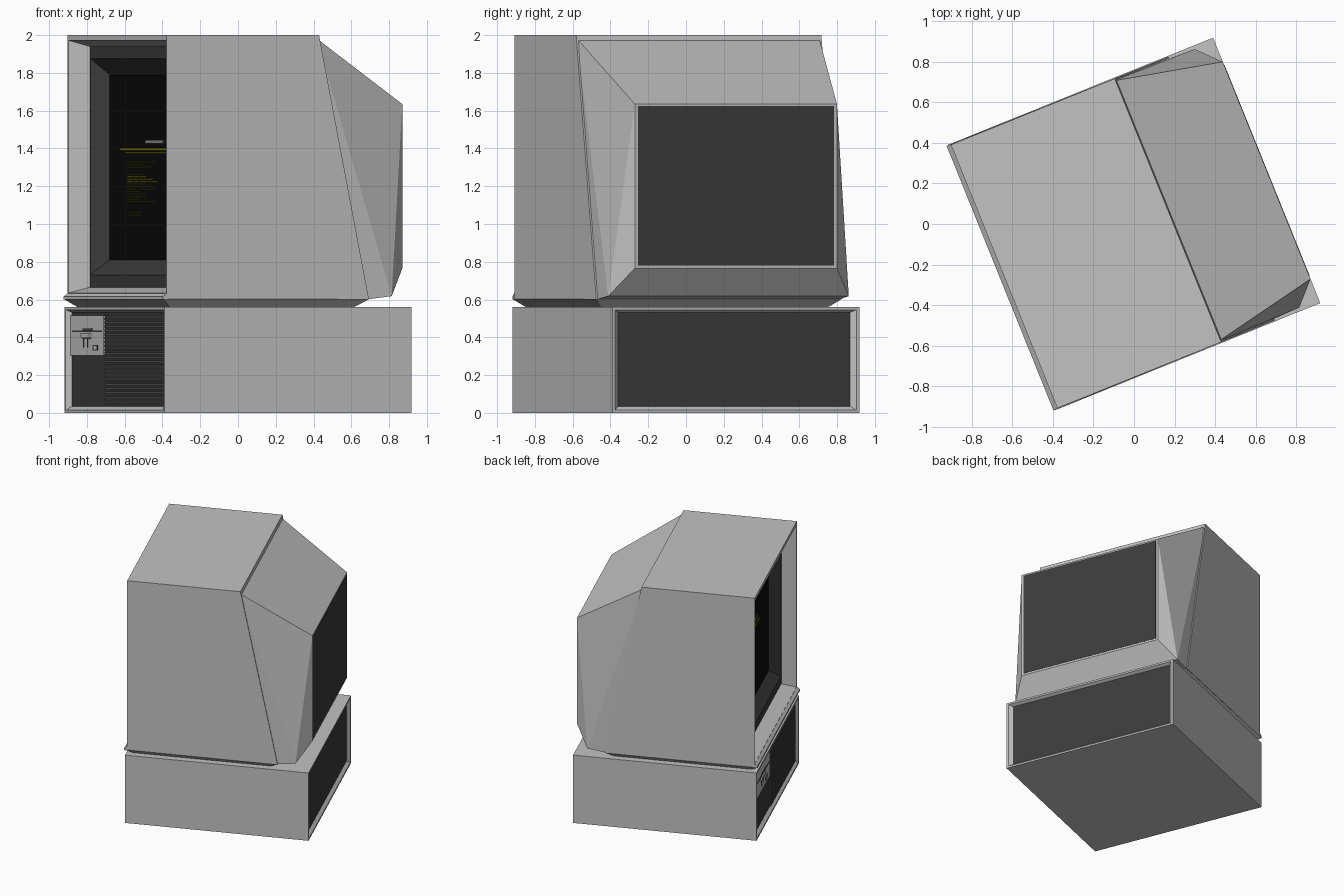
import bpy, bmesh, math, random
from mathutils import Matrix

cube = bpy.data.objects.get("Cube")
if cube:
    bpy.data.objects.remove(cube, do_unlink=True)

random.seed(4)
TURN = Matrix.Rotation(math.radians(22), 4, 'Z')  # whole machine stands at an angle


def material(name, r, g, b):
    m = bpy.data.materials.new(name)
    m.use_nodes = True
    m.diffuse_color = (r, g, b, 1)
    m.node_tree.nodes["Principled BSDF"].inputs["Base Color"].default_value = (r, g, b, 1)
    return m


BODY = material("case grey", .54, .54, .54)
DARK = material("dark panel grey", .045, .045, .045)
SLAT = material("vent grey", .09, .09, .09)
BLACK = material("screen black", .003, .003, .003)
YELLOW = material("dull yellow", .2, .19, .005)
PALE = material("screen text grey", .25, .25, .25)


# Local axes: x runs front to back, y across, z up
def finish(bm, name, mats):
    bmesh.ops.remove_doubles(bm, verts=bm.verts, dist=1e-5)
    bmesh.ops.recalc_face_normals(bm, faces=bm.faces)
    bm.transform(TURN)
    mesh = bpy.data.meshes.new(name)
    bm.to_mesh(mesh)
    bm.free()
    for m in mats:
        mesh.materials.append(m)
    ob = bpy.data.objects.new(name, mesh)
    bpy.context.collection.objects.link(ob)
    return ob


def prism(bm, profile, half, skip=()):
    """Side profile (x, z) extruded across y; skipped edges stay open."""
    left, right = [[bm.verts.new((x, s * half, z)) for x, z in profile] for s in (1, -1)]
    bm.faces.new(left)
    bm.faces.new(right)
    n = len(profile)
    for i in range(n):
        if i not in skip:
            j = (i + 1) % n
            bm.faces.new((left[i], left[j], right[j], right[i]))


def tub(bm, rings, slots):
    """Nested rectangles (x, half width, low z, high z) stepping into a panel."""
    loops = [[bm.verts.new(p) for p in ((x, -h, a), (x, h, a), (x, h, b), (x, -h, b))]
             for x, h, a, b in rings]
    for outer, inner, slot in zip(loops, loops[1:], slots):
        for i in range(4):
            j = (i + 1) % 4
            bm.faces.new((outer[i], outer[j], inner[j], inner[i])).material_index = slot
    bm.faces.new(loops[-1]).material_index = slots[-1]


def add_box(bm, x0, x1, y0, y1, z0, z1):
    m = Matrix.Translation(((x0 + x1) / 2, (y0 + y1) / 2, (z0 + z1) / 2))
    bmesh.ops.create_cube(bm, size=1, matrix=m @ Matrix.Diagonal((x1 - x0, y1 - y0, z1 - z0, 1)))


def boxes(name, mat, *specs):
    bm = bmesh.new()
    for s in specs:
        add_box(bm, *s)
    return finish(bm, name, [mat])


def hull(bm, half_points):
    """Convex shell from points mirrored across y."""
    verts = [bm.verts.new((x, s * y, z)) for x, y, z in half_points for s in (1, -1)]
    bmesh.ops.convex_hull(bm, input=verts)
    bmesh.ops.dissolve_limit(bm, angle_limit=.005, verts=bm.verts, edges=bm.edges)


# Base unit with recessed front and rear panels
W = .705
bm = bmesh.new()
prism(bm, [(-W, 0), (-W, .56), (W, .56), (W, 0)], W, skip=(0, 2))
for s in (-1, 1):
    tub(bm, [(s * W, W, 0, .56), (s * W, .69, .014, .546), (s * .68, .662, .035, .532)],
        [0, 0, 1])
finish(bm, "base_unit", [BODY, DARK])

# Monitor front shell with stepped screen surround
F = -.69
bm = bmesh.new()
prism(bm, [(F, .6), (F, 2), (.18, 2), (.465, .6)], .7, skip=(0,))
tub(bm, [(F, .7, .6, 2), (F, .688, .635, 1.972), (-.58, .658, .665, 1.94),
         (-.58, .65, .73, 1.875), (-.505, .565, .81, 1.79)], [0, 0, 1, 1, 2])
finish(bm, "monitor_front_shell", [BODY, DARK, BLACK])

# Monitor rear shell, tapering to the back panel
bm = bmesh.new()
hull(bm, [(.17, .692, 1.982), (.45, .692, .6), (.6, .687, .618),
          (.705, .577, 1.635), (.705, .577, .765)])
finish(bm, "monitor_rear_shell", [BODY])
boxes("monitor_back_panel", DARK, (.7, .707, -.56, .56, .78, 1.625))

# Tapered foot and front lip
bm = bmesh.new()
hull(bm, [(-.71, .703, .602), (.465, .7, .602), (-.653, .65, .56), (.4, .65, .56)])
finish(bm, "monitor_foot", [BODY])
bm = bmesh.new()
prism(bm, [(-.712, .6), (-.712, .615), (-.688, .634), (-.688, .6)], .703)
finish(bm, "monitor_front_lip", [BODY])

# Horizontal vent slats
pitch = .0205
boxes("vent_slats", SLAT,
      *[(-.69, -.679, -.655, .182, .042 + i * pitch, .052 + i * pitch) for i in range(24)])

# Disk drive: face, slot, latch, grip recess and button
boxes("drive_face", BODY, (-.69, -.679, .195, .658, .305, .515))
boxes("drive_slot", DARK,
      (-.692, -.689, .22, .635, .428, .437),
      (-.692, -.689, .37, .49, .392, .397),
      (-.692, -.689, .27, .34, .33, .36))
boxes("drive_latch", BODY, (-.7, -.689, .37, .49, .4, .424))
boxes("drive_latch_top", SLAT, (-.697, -.689, .35, .47, .437, .446))
boxes("drive_button", BODY, (-.695, -.69, .278, .332, .334, .356))
boxes("drive_grip_ridges", SLAT,
      *[(-.693, -.689, y, y + .008, .345, .392) for y in (.41, .47)])

# Screen rows: broken dashes of random length
rows = []
for i in range(17):
    z = 1.325 - i * .013
    if i in (3, 4):
        continue
    y, end = .31, random.uniform(-.05, .16)
    while y > end:
        w = random.uniform(.03, .09)
        rows.append((-.508, -.505, y - w, y, z, z + .006))
        y -= w + .015
rows += [(-.508, -.505, y, y + .1, z, z + .006) for y in (.12, .2) for z in (1.06, 1.045)]
boxes("screen_rows", YELLOW, *rows)
boxes("screen_heading", YELLOW, (-.508, -.505, -.25, .41, 1.388, 1.402),
      (-.508, -.505, -.3, .33, 1.372, 1.38))
boxes("screen_title_bar", PALE, (-.508, -.505, -.2, .06, 1.425, 1.445))
